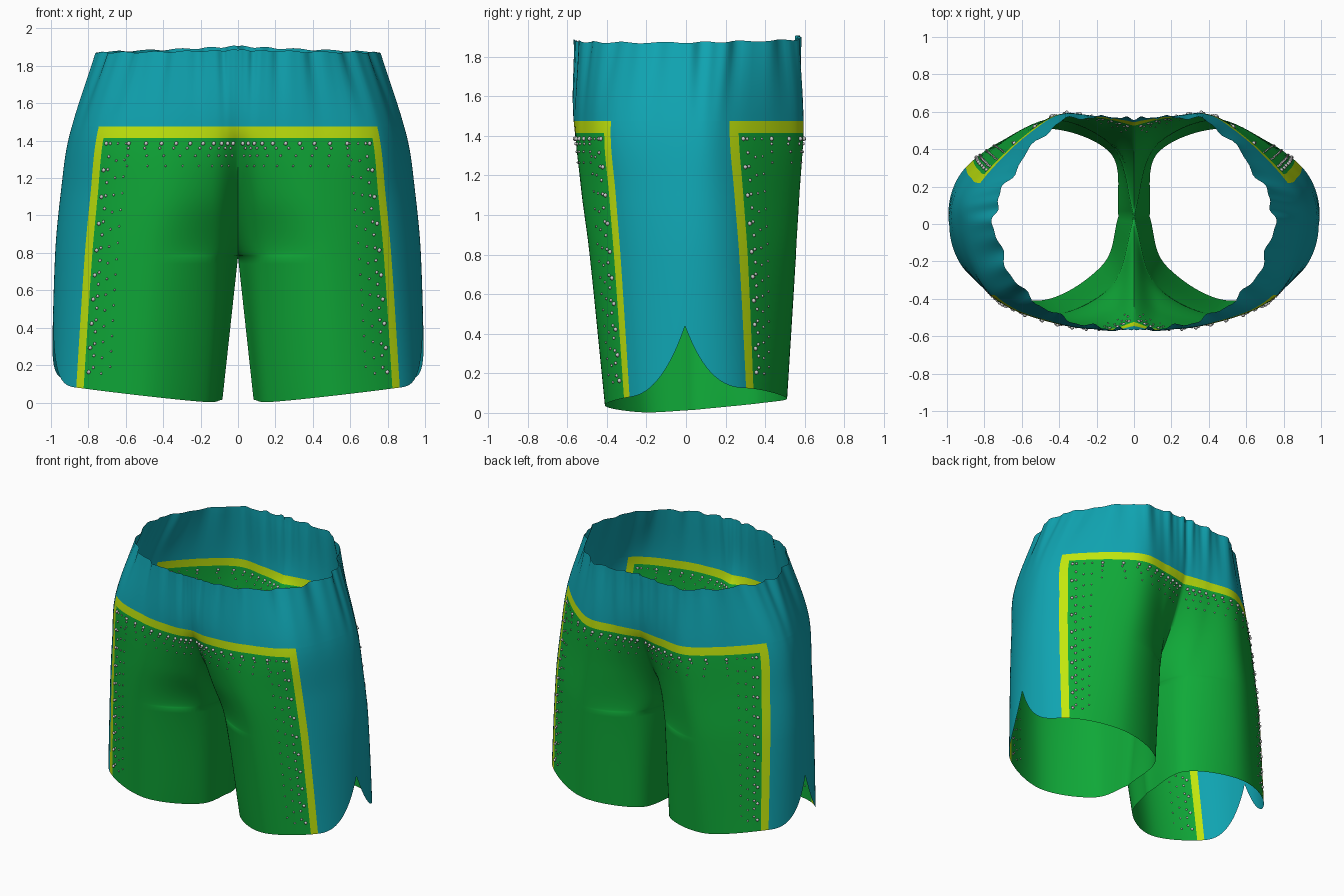
import bpy, bmesh, math
from mathutils import Vector, Matrix

if "Cube" in bpy.data.objects:
    bpy.data.objects.remove(bpy.data.objects["Cube"])

CROTCH, BAND0, BAND1, WAIST = 0.78, 1.415, 1.475, 1.88
TRIM = 0.14                       # trim width in outline units

# Outline of one leg at five heights: front seam -> front trim (3) -> side (4) -> back trim (5) -> back seam
LEVELS = [0.0, 0.78, 1.1, 1.45, 1.88]
OUTLINES = [
    [(.085, .08), (.17, -.22), (.50, -.405), (.87, -.28), (1.0, 0), (.90, .31), (.52, .505), (.13, .38), (.085, .08)],
    [(0, .04), (.12, -.33), (.46, -.485), (.82, -.33), (.975, -.01), (.89, .27), (.49, .55), (.12, .42), (0, .04)],
    [(0, -.38), (.14, -.48), (.44, -.52), (.79, -.355), (.945, -.02), (.87, .245), (.47, .56), (.17, .50), (0, .40)],
    [(0, -.54), (.14, -.565), (.42, -.53), (.75, -.38), (.89, -.02), (.83, .22), (.45, .565), (.18, .57), (0, .54)],
    [(0, -.56), (.15, -.555), (.38, -.50), (.62, -.32), (.745, 0), (.66, .25), (.42, .53), (.18, .57), (0, .56)],
]
COLUMNS = [[Vector(row[i]) for row in OUTLINES] for i in range(9)]
HEM = [.015, .003, .035, .08, .10, .125, .075, .05, .015]


def spline(keys, vals, t):
    n = len(keys)
    i = 0
    while i < n - 2 and t > keys[i + 1]:
        i += 1

    def slope(k):
        a, b = max(k - 1, 0), min(k + 1, n - 1)
        return (vals[b] - vals[a]) / (keys[b] - keys[a])
    h = keys[i + 1] - keys[i]
    s = min(max((t - keys[i]) / h, 0), 1)
    return (vals[i] * (2*s**3 - 3*s*s + 1) + slope(i) * (h * (s**3 - 2*s*s + s))
            + vals[i + 1] * (3*s*s - 2*s**3) + slope(i + 1) * (h * (s**3 - s*s)))


def height(u, s):
    # bend the rows to the curved hem, side slit and wavy waist
    if s < CROTCH:
        hem = spline(range(9), HEM, u) + 0.34 * max(0, 1 - abs(u - 4)) ** 2.5
        return hem + (CROTCH - hem) * s / CROTCH
    if s > BAND1:
        top = spline([0, 4, 8], [1.885, 1.872, 1.905], u) + 0.004 * math.sin(9 * u)
        return BAND1 + (s - BAND1) / (WAIST - BAND1) * (top - BAND1)
    return s


def surface(u, s):
    z = height(u, s)
    ctrl = [spline(LEVELS, c, z) for c in COLUMNS]
    # crotch seam: joins the two halves above, opens into the inseam below
    x = 0.085 * max(0, 1 - z / CROTCH)
    t = min(max((z - CROTCH) / 0.67, 0), 1) ** 0.55
    if z <= 1.45:
        ctrl[0], ctrl[8] = Vector((x, .04 - .58 * t)), Vector((x, .04 + .50 * t))
    else:
        ctrl[0].x = ctrl[8].x = 0
    p = spline(range(9), ctrl, u)
    # gathered folds growing towards the waist
    g = min(max((z - 1.3) / 0.58, 0), 1) ** 2
    p *= 1 + g * (0.016 * math.sin(8.3 * u) + 0.008 * math.sin(17 * u + 1))
    return Vector((p.x, p.y, z))


def steps(a, b, size):
    n = max(1, round((b - a) / size))
    return [a + (b - a) * i / n for i in range(n + 1)]


def material(name, color):
    m = bpy.data.materials.new(name)
    m.diffuse_color = (*color, 1)
    m.use_nodes = True
    m.node_tree.nodes["Principled BSDF"].inputs["Base Color"].default_value = m.diffuse_color
    return m


def finish(bm, name, mat, angle):
    me = bpy.data.meshes.new(name)
    bm.to_mesh(me)
    bm.free()
    me.materials.append(mat)
    me.shade_smooth()
    me.set_sharp_from_angle(angle=math.radians(angle))
    ob = bpy.data.objects.new(name, me)
    bpy.context.collection.objects.link(ob)
    return ob


def cloth(name, mat, patches):
    # each patch is a (u list, s list) grid, built on both legs and welded
    bm = bmesh.new()
    for us, ss in patches:
        grid = [[surface(u, s) for u in us] for s in ss]
        for side in (1, -1):
            vs = [[bm.verts.new((p.x * side, p.y, p.z)) for p in row] for row in grid]
            for r0, r1 in zip(vs, vs[1:]):
                for k in range(len(us) - 1):
                    quad = [r0[k], r0[k + 1], r1[k + 1], r1[k]]
                    bm.faces.new(quad if side == 1 else quad[::-1])
    bmesh.ops.remove_doubles(bm, verts=bm.verts, dist=0.0003)
    return finish(bm, name, mat, 60)


teal = material("teal", (.005, .37, .44))
green = material("green", (.005, .40, .04))
yellow = material("yellow", (.54, .80, .004))
metal = material("stud_grey", (.6, .6, .6))

DU = 0.08
leg_rows = steps(0, CROTCH, .04) + [.784, .795, .815, .845, .88] + steps(.92, BAND0, .045)
band_rows = [BAND0, (BAND0 + BAND1) / 2, BAND1]
front, back = steps(0, 3 - TRIM, DU), steps(5 + TRIM, 8, DU)
edge_f, edge_b = steps(3 - TRIM, 3, .07), steps(5, 5 + TRIM, .07)
side = steps(3, 5, .04)
full = front + edge_f[1:] + side[1:] + edge_b[1:] + back[1:]

cloth("leg_panels", green, [(front, leg_rows), (back, leg_rows)])
cloth("side_panels", teal, [(side, leg_rows + band_rows[1:])])
cloth("waist_yoke", teal, [(full, steps(BAND1, WAIST, .03))])
cloth("panel_trim", yellow, [
    (edge_f, leg_rows), (edge_b, leg_rows),
    (front + edge_f[1:], band_rows), (edge_b + back[1:], band_rows)])

# Studs: fading rows beside the vertical trim and under the top trim
spots = []
for off, gap, start, r in [(.025, .14, .10, .012), (.05, .07, .13, .009), (.095, .09, .10, .007), (.14, .09, .145, .006)]:
    for z in steps(start, 1.385, gap):
        spots += [(3 - TRIM - off / .38, z, r), (5 + TRIM + off / .48, z, r)]
for drop, gap, start, r in [(.03, .24, .2, .012), (.055, .24, .32, .008), (.095, .26, .25, .007), (.15, .3, .4, .006)]:
    for u in steps(start, 2.45, gap):
        spots += [(u, BAND0 - drop, r), (8 - u, BAND0 - drop, r)]
bm = bmesh.new()
for u, s, r in spots:
    p = surface(u, s)
    p.y += math.copysign(r * .3, u - 4)
    for sx in (1, -1):
        bmesh.ops.create_icosphere(bm, subdivisions=1, radius=r,
                                   matrix=Matrix.Translation((p.x * sx, p.y, p.z)))
finish(bm, "studs", metal, 80)
